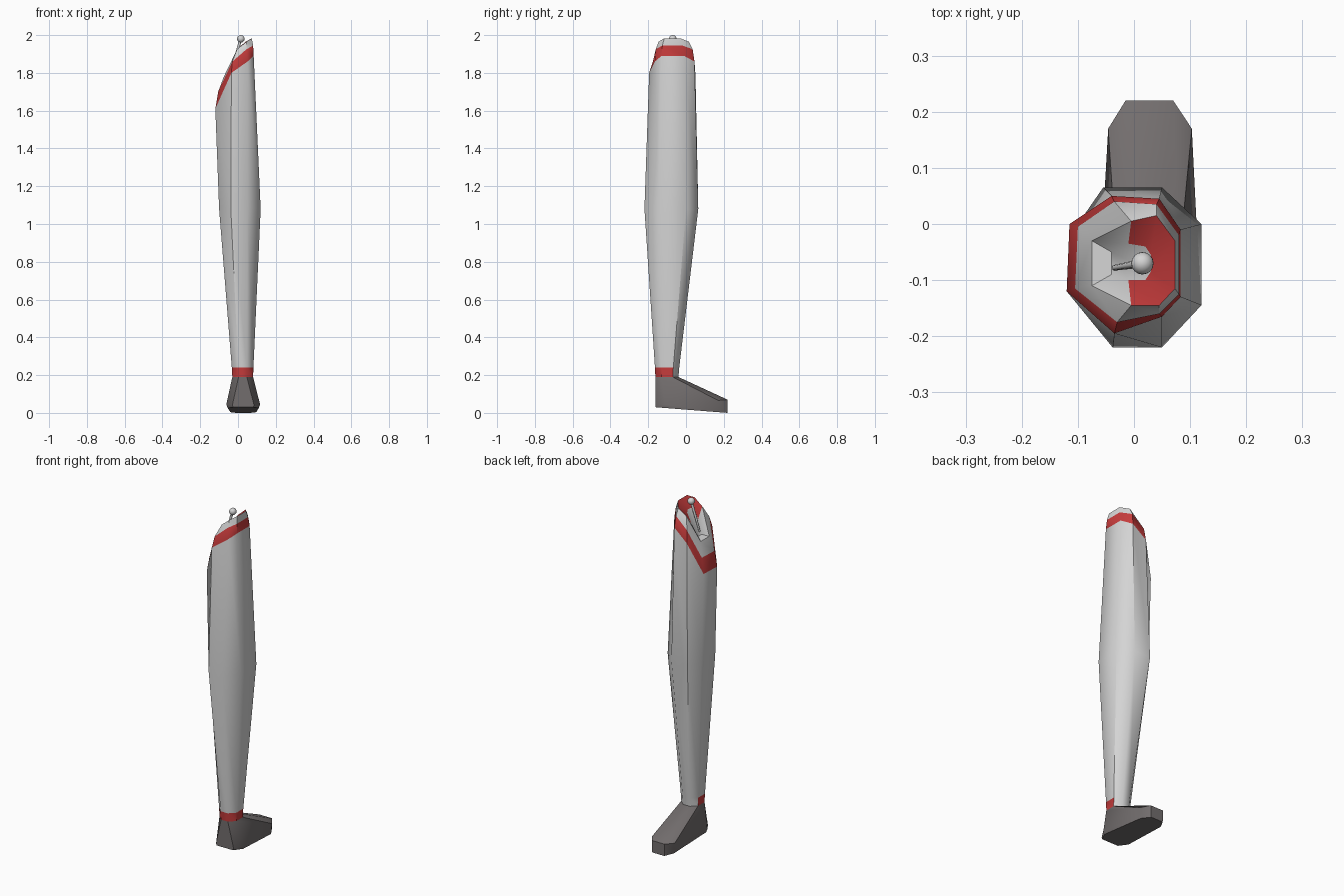
import bpy, bmesh, math
from mathutils import Vector

if "Cube" in bpy.data.objects:
    bpy.data.objects.remove(bpy.data.objects["Cube"])


def material(name, rgb):
    m = bpy.data.materials.new(name)
    m.diffuse_color = (*rgb, 1)
    m.use_nodes = True
    m.node_tree.nodes["Principled BSDF"].inputs["Base Color"].default_value = m.diffuse_color
    return m


GREY = material("pale grey", (0.66, 0.66, 0.66))
RED = material("red", (0.57, 0.045, 0.045))
DARK = material("dark grey", (0.17, 0.155, 0.155))


def smooth(ob, angle):
    bpy.ops.object.select_all(action='DESELECT')
    ob.select_set(True)
    bpy.context.view_layer.objects.active = ob
    bpy.ops.object.shade_smooth_by_angle(angle=math.radians(angle))


def loft(name, rings, mats, rule, cap_start=False, cap_end=False, angle=45):
    """Skin eight-sided rings; rule(band, centre) gives the material index."""
    bm = bmesh.new()
    vs = [[bm.verts.new(p) for p in r] for r in rings]
    n = len(rings[0])
    for i in range(len(rings) - 1):
        for j in range(n):
            k = (j + 1) % n
            f = bm.faces.new((vs[i][j], vs[i][k], vs[i + 1][k], vs[i + 1][j]))
            f.material_index = rule(i, f.calc_center_median())
    if cap_start:
        bm.faces.new(vs[0])
    if cap_end:
        bm.faces.new(vs[-1])
    bmesh.ops.recalc_face_normals(bm, faces=bm.faces)
    # make the lofted wall face outward
    w = vs[0][0].link_faces[0]
    axis = sum((v.co for v in vs[0]), Vector()) / n
    side = next(f for f in bm.faces if vs[0][0] in f.verts and vs[1][0] in f.verts)
    d = side.calc_center_median() - axis
    if side.normal.x * d.x + side.normal.y * d.y < 0:
        bmesh.ops.reverse_faces(bm, faces=bm.faces)
    me = bpy.data.meshes.new(name)
    bm.to_mesh(me)
    bm.free()
    for m in mats:
        me.materials.append(m)
    ob = bpy.data.objects.new(name, me)
    bpy.context.collection.objects.link(ob)
    smooth(ob, angle)
    return ob


# Ring order: right back, right front, front right, front left,
# left front, left back, back left, back right
ankle_xy = [(.08, -.07), (.08, -.13), (.047, -.162), (.003, -.162),
            (-.03, -.13), (-.03, -.07), (.003, -.04), (.047, -.04)]
knee_xy = [(.12, 0), (.12, -.145), (.05, -.22), (-.038, -.22),
           (-.1, -.13), (-.1, 0), (-.055, .065), (.05, .065)]
ankle = [(x, y, .19) for x, y in ankle_xy]
cuff = [(a[0] + (b[0] - a[0]) * .04, a[1] + (b[1] - a[1]) * .04, .24)
        for a, b in zip(ankle_xy, knee_xy)]
knee = [(x, y, 1.08) for x, y in knee_xy]
band_low = [(.083, -.01, 1.89), (.083, -.13, 1.89), (.05, -.165, 1.86), (-.035, -.195, 1.80),
            (-.12, -.12, 1.61), (-.115, 0, 1.61), (-.04, .05, 1.79), (.045, .045, 1.86)]
band_high = [(.08, -.02, 1.945), (.08, -.125, 1.945), (.045, -.16, 1.925), (-.03, -.175, 1.86),
             (-.105, -.115, 1.70), (-.1, -.005, 1.70), (-.035, .04, 1.86), (.04, .035, 1.925)]
rim = [(.073, -.03, 1.983), (.073, -.115, 1.983), (.045, -.145, 1.965), (-.005, -.145, 1.925),
       (-.075, -.11, 1.78), (-.075, -.03, 1.78), (-.005, .005, 1.925), (.04, .015, 1.965)]
hollow = [(.03, -.055, 1.93), (.03, -.085, 1.93), (.02, -.1, 1.92), (-.01, -.1, 1.87),
          (-.04, -.09, 1.79), (-.04, -.05, 1.79), (-.01, -.035, 1.87), (.02, -.04, 1.92)]


def leg_colour(band, c):
    if band == 0:                       # ankle stripe, front half only
        return int(c.y < -.06)
    if band == 3:                       # slanted stripe below the rim
        return 1
    return int(band == 5 and c.x > .01)   # inner wall of the hollow


loft("leg", [ankle, cuff, knee, band_low, band_high, rim, hollow],
     [GREY, RED], leg_colour, cap_end=True)

# Foot: ankle down to the wide shoe outline, then a thin sole
shoe_xy = [(.103, .17), (.117, -.11), (.085, -.162), (-.03, -.162),
           (-.062, -.11), (-.046, .17), (-.015, .22), (.07, .22)]
sole = [(.027 + (x - .027) * .92, y, .03 * (.22 - y) / .382) for x, y in shoe_xy]
upper = [(x, y, .04 + .03 * (y + .162) / .382) for x, y in shoe_xy]
loft("foot", [sole, upper, ankle], [DARK], lambda i, c: 0,
     cap_start=True, cap_end=True, angle=40)

# Bone: thin shaft lying in the hollow with a ball on the end
tip, root = Vector((.015, -.07, 1.98)), Vector((-.035, -.078, 1.81))
d = tip - root
bpy.ops.mesh.primitive_cone_add(vertices=8, radius1=.005, radius2=.008, depth=d.length,
                                location=(tip + root) / 2,
                                rotation=d.to_track_quat('Z', 'Y').to_euler())
shaft = bpy.context.object
shaft.name = "bone_shaft"
bpy.ops.mesh.primitive_uv_sphere_add(segments=16, ring_count=10, radius=.02, location=tip)
ball = bpy.context.object
ball.name = "bone_ball"
for ob in (shaft, ball):
    ob.data.materials.append(GREY)
    smooth(ob, 50)
